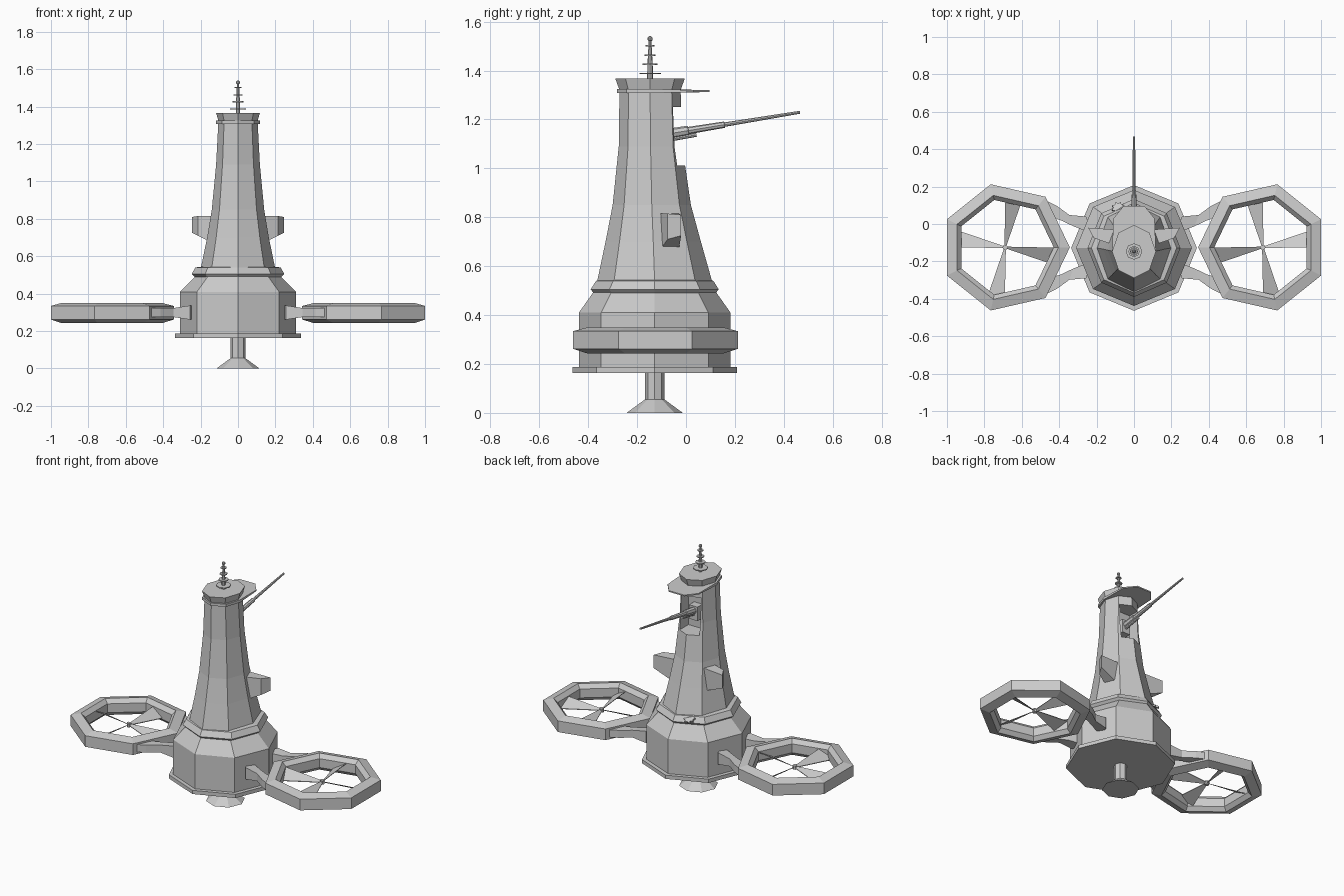
import bpy, bmesh
from math import sin, cos, pi, radians
from mathutils import Vector, Matrix

if "Cube" in bpy.data.objects:
    bpy.data.objects.remove(bpy.data.objects["Cube"])

CY = -0.128  # y of the main axis


def loft(name, sections, closed=False):
    """Skin a list of equal-length point loops; cap the ends, or close into a ring."""
    bm = bmesh.new()
    rows = [[bm.verts.new(p) for p in s] for s in sections]
    n, m = len(rows[0]), len(rows)
    for i in range(m if closed else m - 1):
        a, b = rows[i], rows[(i + 1) % m]
        for j in range(n):
            k = (j + 1) % n
            bm.faces.new((a[j], a[k], b[k], b[j]))
    if not closed:
        bm.faces.new(rows[0][::-1])
        bm.faces.new(rows[-1])
    bmesh.ops.recalc_face_normals(bm, faces=bm.faces)
    me = bpy.data.meshes.new(name)
    bm.to_mesh(me)
    bm.free()
    ob = bpy.data.objects.new(name, me)
    bpy.context.collection.objects.link(ob)
    return ob


def ring(rx, ry, cy, z, n=8, cx=0):
    return [(cx + rx * cos(2 * pi * i / n), cy + ry * sin(2 * pi * i / n), z) for i in range(n)]


def turned(name, prof, cy=CY, n=8):
    return loft(name, [ring(r, r, cy, z, n) for r, z in prof])


def box(name, x, y, z):
    return loft(name, [[(x[0], y[0], h), (x[1], y[0], h), (x[1], y[1], h), (x[0], y[1], h)] for h in z])


def tube(name, start, direction, prof, n=8):
    """Turned shape along a direction; profile is (radius, distance)."""
    ob = turned(name, prof, 0, n)
    rot = Vector(direction).to_track_quat('Z', 'Y').to_matrix().to_4x4()
    ob.data.transform(Matrix.Translation(start) @ rot)
    return ob


# Foot and stem
turned("foot", [(0.115, 0), (0.04, 0.055)])
turned("stem", [(0.04, 0.05), (0.04, 0.17)])

# Base body
turned("base_plate", [(0.336, 0.163), (0.336, 0.187)])
loft("base_body", [ring(.31, .31, CY, .18), ring(.31, .31, CY, .41), ring(.225, .25, CY, .495)])
loft("collar", [ring(.225, .245, CY, .485), ring(.248, .262, CY, .505),
                ring(.228, .24, CY, .54), ring(.19, .21, CY, .545)])

# Tower with gun niche cut in the back
tower = loft("tower", [ring(.2, .237, CY, .53), ring(.165, .195, -.134, .70), ring(.14, .16, -.14, .85),
                       ring(.117, .13, -.145, 1.09), ring(.105, .125, -.147, 1.32)])
cutter = box("niche_cutter", (-.07, .07), (-.125, .2), (1.012, 1.25))
cutter.hide_render = True
mod = tower.modifiers.new("niche", 'BOOLEAN')
mod.operation, mod.object, mod.solver = 'DIFFERENCE', cutter, 'EXACT'
bpy.context.view_layer.objects.active = tower
bpy.ops.object.modifier_apply(modifier=mod.name)
bpy.data.objects.remove(cutter)

# Visor plate and flared cap
half = [(.085, -.243), (.117, -.147), (.11, .03), (.055, .097)]
outline = [(0, -.282)] + half + [(-x, y) for x, y in half[::-1]]
loft("visor", [[(x, y, z + (t if y > 0 else 0)) for x, y in outline] for z, t in ((1.308, .004), (1.325, -.005))])
loft("cap", [ring(.104, .125, -.147, 1.32), ring(.117, .142, -.147, 1.367)])

# Antenna
turned("antenna_mast", [(.012, 1.36), (.011, 1.42), (.005, 1.53)], -.147)
for i, (r, z) in enumerate([(.044, 1.388), (.03, 1.426), (.023, 1.463), (.018, 1.502)]):
    turned(f"antenna_disc_{i + 1}", [(r, z - .003), (r, z + .003)], -.147)
turned("antenna_ball", [(.004, 1.519), (.01, 1.525), (.01, 1.534), (.004, 1.541)], -.147)

# Gun with stepped barrel, lower tube and mount
aim = (0, .53, .087)
tube("gun_barrel", (0, -.11, 1.135), aim,
     [(.022, 0), (.02, .12), (.015, .122), (.013, .27), (.009, .272), (.006, .584)])
tube("gun_lower_tube", (0, -.11, 1.112), aim, [(.01, 0), (.008, .155)])
box("gun_mount", (-.03, .03), (-.13, -.075), (1.08, 1.17))

# Small toothed badge plate on the rear collar
bolt = []
for z in (-.006, .006):
    bolt.append([((.036 if i % 2 else .025) * cos(i * pi / 8), (.036 if i % 2 else .025) * sin(i * pi / 8), z)
                 for i in range(16)])
gear = loft("collar_gear", bolt)
gear.data.transform(Matrix.Translation((-.085, .085, .525)) @ Matrix.Rotation(radians(-25), 4, 'X'))

for s, side in ((1, "right"), (-1, "left")):
    # Side fin
    fin_top = [(.1, -.115, .815), (.215, -.075, .815), (.245, -.02, .81), (.1, -.03, .815)]
    fin_low = [(.1, -.115, .655), (.215, -.075, .71), (.245, -.02, .725), (.1, -.03, .665)]
    loft(f"fin_{side}", [[(s * x, y, z) for x, y, z in f] for f in (fin_low, fin_top)])

    # Seven-sided rotor duct, one corner toward the tower
    cx, cy = s * .689, -.125
    prof = [(.346, .262), (.346, .334), (.285, .35), (.26, .325), (.26, .268), (.285, .243)]
    loft(f"rotor_duct_{side}", [ring(-s * r, r, cy, z, 7, cx) for r, z in prof], closed=True)

    # Four tilted tapering blades and hub
    for b in range(4):
        a = radians(80 + 90 * b)
        blade = []
        for d in (-.002, .002):
            blade.append([(cx - s * r * cos(a + w), cy + r * sin(a + w), .297 + t + d)
                          for r, w, t in ((.012, -.5, -.004), (.265, -.17, -.025),
                                          (.265, .17, .025), (.012, .5, .004))])
        loft(f"rotor_blade_{side}_{b + 1}", blade)
    loft(f"rotor_hub_{side}", [ring(.014, .014, cy, z, 8, cx) for z in (.285, .309)])

    # Pair of flared support arms
    for m, end in ((1, "back"), (-1, "front")):
        secs = []
        for x, y, w, h in ((.455, .08, .045, .024), (.40, .058, .04, .024), (.335, .018, .03, .024), (.24, -.005, .045, .038)):
            secs.append([(s * (x + u * .35 * w), cy + m * (y - cy + u * w), .299 + v * h)
                         for u, v in ((-1, -1), (1, -1), (1, 1), (-1, 1))])
        loft(f"arm_{side}_{end}", secs)
